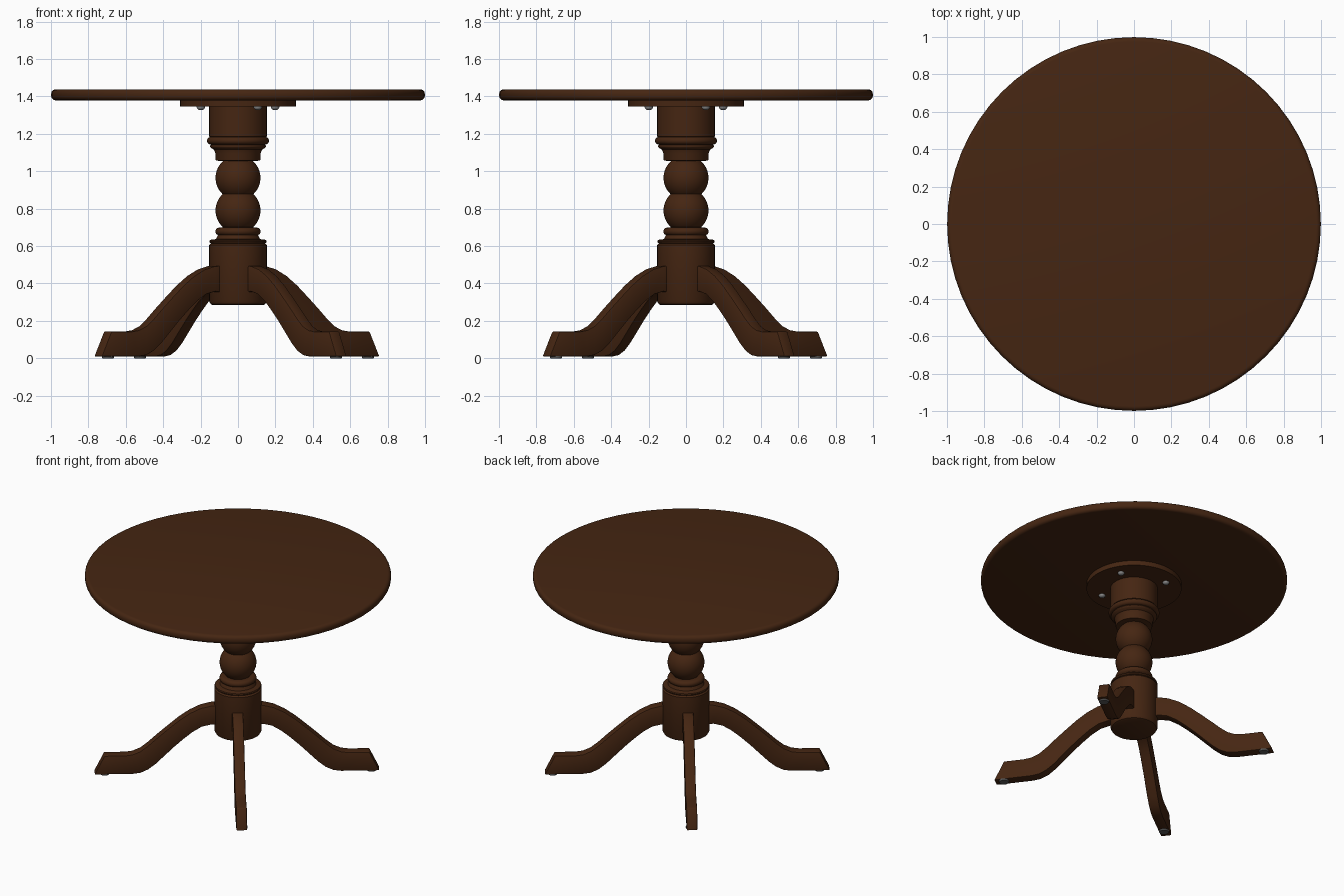
import bpy, bmesh, math
from mathutils import Matrix, Vector

if "Cube" in bpy.data.objects:
    bpy.data.objects.remove(bpy.data.objects["Cube"])


def material(name, rgb):
    m = bpy.data.materials.new(name)
    m.diffuse_color = (*rgb, 1)
    m.use_nodes = True
    m.node_tree.nodes["Principled BSDF"].inputs["Base Color"].default_value = m.diffuse_color
    return m


WOOD = material("dark_brown_wood", (0.060, 0.019, 0.006))
METAL = material("grey_metal", (0.25, 0.25, 0.25))
PAD = material("dark_grey_pad", (0.10, 0.10, 0.10))


def finish(bm, name, mat, angle=35):
    bmesh.ops.recalc_face_normals(bm, faces=bm.faces)
    me = bpy.data.meshes.new(name)
    bm.to_mesh(me)
    bm.free()
    me.materials.append(mat)
    me.shade_smooth()
    me.set_sharp_from_angle(angle=math.radians(angle))
    ob = bpy.data.objects.new(name, me)
    bpy.context.collection.objects.link(ob)
    return ob


def lathe(name, profile, mat, n=48, loc=(0, 0, 0)):
    """Closed turned solid from (radius, z) points, capped at both ends."""
    bm = bmesh.new()
    rings = []
    for r, z in profile:
        rings.append([bm.verts.new((r * math.cos(2 * math.pi * i / n),
                                    r * math.sin(2 * math.pi * i / n), z)) for i in range(n)])
    for a, b in zip(rings, rings[1:]):
        for i in range(n):
            j = (i + 1) % n
            bm.faces.new((a[i], a[j], b[j], b[i]))
    bm.faces.new(rings[0])
    bm.faces.new(rings[-1])
    ob = finish(bm, name, mat)
    ob.location = loc
    return ob


def arc(r0, z0, rad, a0, a1, steps):
    """Profile arc, angles in degrees from the outward direction."""
    pts = []
    for i in range(steps + 1):
        a = math.radians(a0 + (a1 - a0) * i / steps)
        pts.append((r0 + rad * math.cos(a), z0 + rad * math.sin(a)))
    return pts


# Round top with rounded edge, and the mounting plate under it
lathe("table_top", arc(0.975, 1.403, 0.024, -90, 0, 4) + arc(0.975, 1.414, 0.024, 0, 90, 4), WOOD, 64)
lathe("mounting_plate", [(0.31, 1.345), (0.31, 1.38)], WOOD, 48)

# Turned column, bottom to top
column = [(0.135, 0.285), (0.146, 0.29), (0.154, 0.305), (0.154, 0.605), (0.148, 0.612)]
column += arc(0.143, 0.624, 0.010, -90, 90, 4)
column += [(0.118, 0.637), (0.112, 0.648)]
column += arc(0.100, 0.678, 0.021, -70, 90, 6)
column += arc(0, 0.790, 0.120, -48, 46.8, 14)
column += arc(0, 0.965, 0.120, -46.8, 48, 14)
column += [(0.118, 1.057), (0.120, 1.063), (0.121, 1.095), (0.128, 1.115), (0.145, 1.125)]
column += arc(0.143, 1.133, 0.007, -60, 80, 4)
column += arc(0.146, 1.163, 0.020, -90, 90, 8)
column += [(0.154, 1.185), (0.154, 1.345)]
lathe("column", column, WOOD, 48)

# Leg side profile: (radius, top z) and (radius, bottom z) pairs
TOP = [(0.10, 0.497), (0.17, 0.493), (0.24, 0.475), (0.31, 0.440), (0.38, 0.390), (0.45, 0.330),
       (0.52, 0.268), (0.58, 0.212), (0.63, 0.172), (0.68, 0.150), (0.73, 0.143), (0.865, 0.143)]
BOT = [(0.10, 0.350), (0.17, 0.357), (0.23, 0.342), (0.29, 0.305), (0.35, 0.255), (0.41, 0.200),
       (0.47, 0.140), (0.53, 0.080), (0.58, 0.040), (0.63, 0.017), (0.68, 0.010), (0.930, 0.010)]
HALF = 0.035


def leg(name, angle):
    bm = bmesh.new()
    rows = []
    for (rt, zt), (rb, zb) in zip(TOP, BOT):
        rows.append([bm.verts.new(p) for p in ((rt, HALF, zt), (rb, HALF, zb),
                                               (rb, -HALF, zb), (rt, -HALF, zt))])
    for a, b in zip(rows, rows[1:]):
        for i in range(4):
            j = (i + 1) % 4
            bm.faces.new((a[i], a[j], b[j], b[i]))
    bm.faces.new(rows[0])
    bm.faces.new(rows[-1])
    bmesh.ops.recalc_face_normals(bm, faces=bm.faces)
    sharp = [e for e in bm.edges if e.calc_face_angle(0) > math.radians(40)]
    bmesh.ops.bevel(bm, geom=sharp, offset=0.006, segments=2, profile=0.5, affect='EDGES')
    ob = finish(bm, name, WOOD)
    ob.matrix_world = Matrix.Translation((-0.006, -0.005, 0)) @ Matrix.Rotation(angle, 4, 'Z')


# Four legs with foot pads, four plate screws
for k, side in enumerate(("back_right", "back_left", "front_left", "front_right")):
    a = math.radians(37 + 90 * k)
    leg("leg_" + side, a)
    d = Vector((math.cos(a), math.sin(a), 0))
    lathe("foot_pad_" + side, [(0.03, 0.0), (0.032, 0.004), (0.032, 0.012)], PAD, 20, d * 0.87)
    s = math.radians(28 + 90 * k)
    lathe("plate_screw_" + side, [(0.010, 1.328), (0.018, 1.333), (0.022, 1.340), (0.022, 1.347)],
          METAL, 16, Vector((math.cos(s), math.sin(s), 0)) * 0.225)
